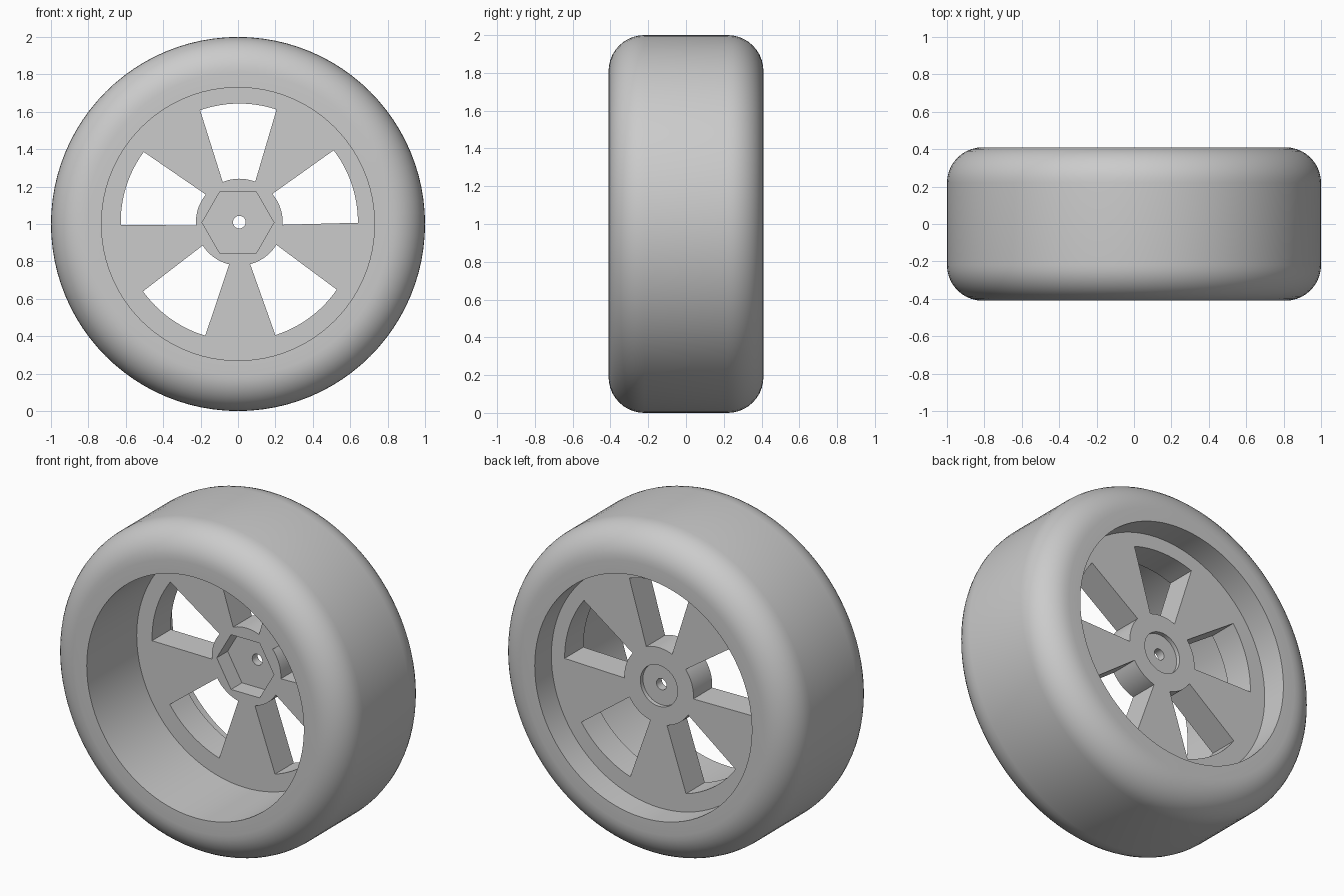
import bpy
import bmesh
from math import sin, cos, pi, radians
from mathutils import Vector

cube = bpy.data.objects.get("Cube")
if cube:
    bpy.data.objects.remove(cube, do_unlink=True)

grey = bpy.data.materials.new("mid_grey")
grey.use_nodes = True
grey.diffuse_color = (0.6, 0.6, 0.6, 1)
grey.node_tree.nodes["Principled BSDF"].inputs["Base Color"].default_value = (0.6, 0.6, 0.6, 1)

AXLE = (0.0, 1.0)       # x, z of the tyre axis
HUB = (0.007, 1.01)     # x, z of the spoke pattern
HALF_WIDTH = 0.41
SHOULDER = 0.19
BORE_WALL = 0.73
FACE_FRONT, FACE_BACK = 0.07, 0.25
SEGMENTS = 96


def finish(bm, name):
    bmesh.ops.recalc_face_normals(bm, faces=bm.faces[:])
    mesh = bpy.data.meshes.new(name)
    bm.to_mesh(mesh)
    bm.free()
    mesh.materials.append(grey)
    obj = bpy.data.objects.new(name, mesh)
    bpy.context.collection.objects.link(obj)
    return obj


def arc(radius, start, end, steps, centre=(0, 0)):
    return [(centre[0] + radius * cos(start + (end - start) * i / steps),
             centre[1] + radius * sin(start + (end - start) * i / steps))
            for i in range(steps + 1)]


def circle(radius, sides, centre):
    return arc(radius, 0, 2 * pi, sides, centre)[:-1]


def prisms(name, outlines, y0, y1):
    """Extrude x-z outlines along y."""
    bm = bmesh.new()
    for outline in outlines:
        face = bm.faces.new([bm.verts.new((x, y0, z)) for x, z in outline])
        ext = bmesh.ops.extrude_face_region(bm, geom=[face], use_keep_orig=True)
        bmesh.ops.translate(bm, vec=(0, y1 - y0, 0),
                            verts=[v for v in ext["geom"] if isinstance(v, bmesh.types.BMVert)])
    return finish(bm, name)


def cut(obj, cutters):
    """Subtract the cutters, keep the result and drop the cutters."""
    for cutter in cutters:
        cutter.hide_render = True
        mod = obj.modifiers.new("cut", 'BOOLEAN')
        mod.operation = 'DIFFERENCE'
        mod.solver = 'EXACT'
        mod.object = cutter
    graph = bpy.context.evaluated_depsgraph_get()
    mesh = bpy.data.meshes.new_from_object(obj.evaluated_get(graph))
    obj.modifiers.clear()
    obj.data = mesh
    for cutter in cutters:
        bpy.data.objects.remove(cutter, do_unlink=True)


# Tyre: rounded section spun about the axle
edge = HALF_WIDTH - SHOULDER
section = [(BORE_WALL, -HALF_WIDTH)]
section += arc(SHOULDER, -pi / 2, 0, 10, (1 - SHOULDER, -edge))
section += arc(SHOULDER, 0, pi / 2, 10, (1 - SHOULDER, edge))
section += [(BORE_WALL, HALF_WIDTH)]
bm = bmesh.new()
verts = [bm.verts.new((r, y, AXLE[1])) for r, y in section]
edges = [bm.edges.new((a, b)) for a, b in zip(verts, verts[1:] + verts[:1])]
bmesh.ops.spin(bm, geom=verts + edges, cent=Vector((0, 0, AXLE[1])), axis=(0, 1, 0),
               angle=2 * pi, steps=SEGMENTS, use_merge=True)
bmesh.ops.remove_doubles(bm, verts=bm.verts[:], dist=0.0001)
tyre = finish(bm, "tyre")

# Wheel disc with five spokes left between tapered windows
disc = prisms("spoked_disc", [circle(BORE_WALL + 0.005, SEGMENTS, AXLE)], FACE_FRONT, FACE_BACK)
inner, outer = radians(22), radians(18.8)
windows = []
for i in range(5):
    mid = radians(90.5 + 72 * i)
    windows.append(arc(0.634, mid - outer, mid + outer, 12, HUB)
                   + arc(0.232, mid + inner, mid - inner, 12, HUB))

# Hub details: hexagonal socket in front, shallow round recess behind, axle bore
cut(disc, [
    prisms("window_cutter", windows, -0.1, 0.4),
    prisms("hex_cutter", [circle(0.192, 6, (0, 1.008))], -0.1, 0.175),
    prisms("recess_cutter", [circle(0.125, 48, HUB)], 0.225, 0.4),
    prisms("bore_cutter", [circle(0.034, 24, HUB)], -0.2, 0.5),
])

# Smooth curved surfaces, keep hard edges
bpy.ops.object.select_all(action='DESELECT')
for obj in (tyre, disc):
    obj.select_set(True)
bpy.context.view_layer.objects.active = tyre
bpy.ops.object.shade_smooth_by_angle(angle=radians(30))
